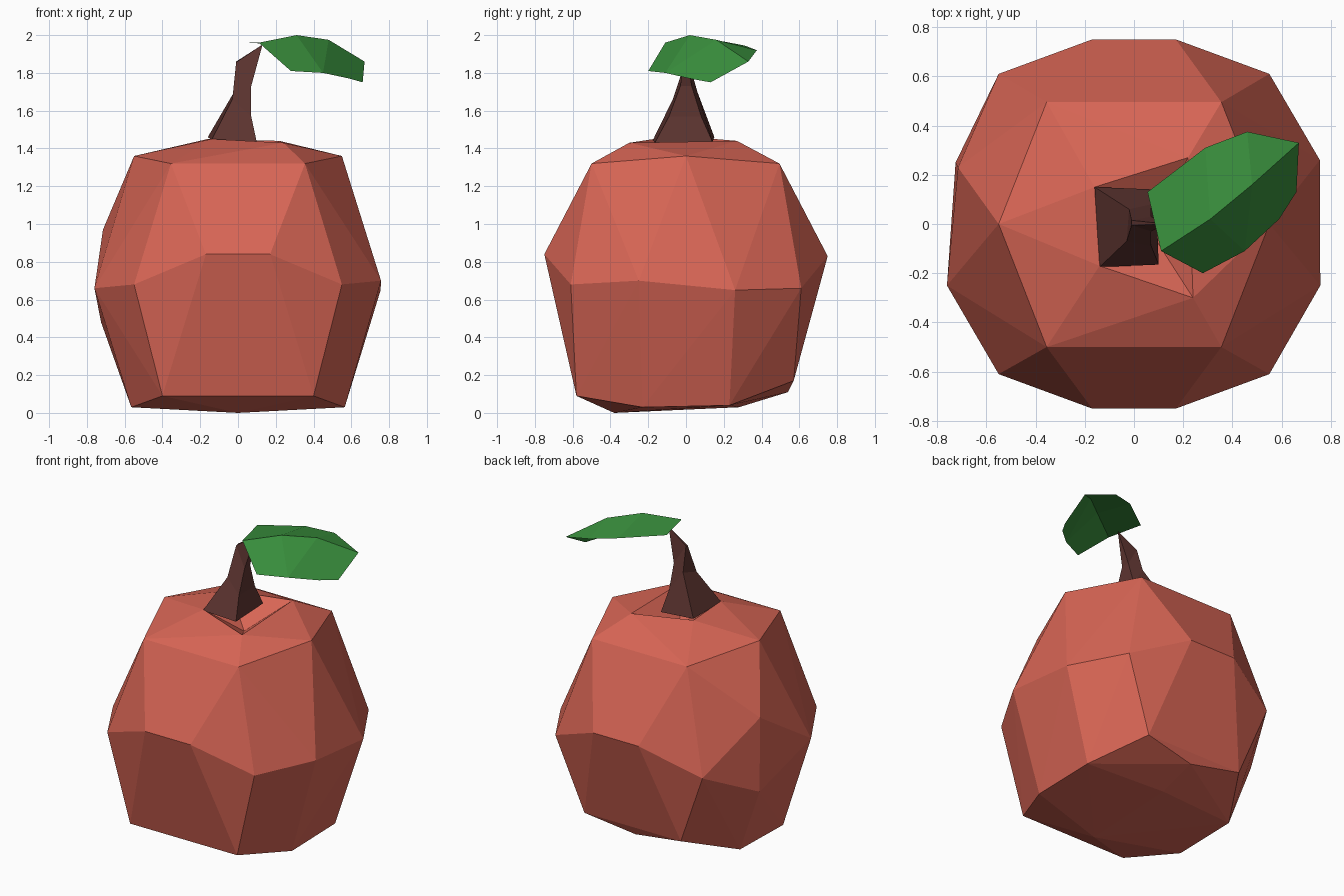
import bpy, bmesh

if "Cube" in bpy.data.objects:
    bpy.data.objects.remove(bpy.data.objects["Cube"])


def material(name, color):
    m = bpy.data.materials.new(name)
    m.diffuse_color = color
    m.use_nodes = True
    m.node_tree.nodes["Principled BSDF"].inputs["Base Color"].default_value = m.diffuse_color
    return m


def add_object(name, bm, mat):
    me = bpy.data.meshes.new(name)
    bm.to_mesh(me)
    bm.free()
    me.materials.append(mat)
    ob = bpy.data.objects.new(name, me)
    bpy.context.collection.objects.link(ob)
    return ob


def mesh_from(name, verts, faces, mat, fix=True):
    bm = bmesh.new()
    vs = [bm.verts.new(v) for v in verts]
    for f in faces:
        bm.faces.new([vs[i] for i in f])
    if fix:
        bmesh.ops.recalc_face_normals(bm, faces=bm.faces)
    return add_object(name, bm, mat)


red = material("fruit_red", (0.68, 0.13, 0.09, 1))
brown = material("stem_brown", (0.11, 0.035, 0.03, 1))
green = material("leaf_green", (0.04, 0.27, 0.045, 1))

# Fruit: faceted hull around mirrored rings of points
half = [
    (0.55, 0, 1.36), (0.355, -0.5, 1.32), (0.355, 0.495, 1.32),    # shoulder
    (0.17, -0.75, 0.84), (0.55, -0.61, 0.68),                      # waist
    (0.17, 0.75, 0.83), (0.55, 0.61, 0.66),
    (0.40, -0.58, 0.09), (0.565, -0.23, 0.03),                     # foot
    (0.565, 0.23, 0.04), (0.36, 0.57, 0.17),
]
single = [
    (0.757, -0.25, 0.70), (0.755, 0.26, 0.65), (-0.76, -0.25, 0.66),
    (-0.715, 0.23, 0.97), (-0.725, 0.25, 0.48),
    (0, -0.38, 0), (0, 0.28, 0.03), (0, 0.54, 0.11),
]
rim = [(-0.16, 0.15, 1.45), (-0.14, -0.17, 1.45), (0.24, -0.30, 1.43), (0.22, 0.27, 1.44)]

bm = bmesh.new()
for x, y, z in half:
    bm.verts.new((x, y, z))
    bm.verts.new((-x, y, z))
for p in single:
    bm.verts.new(p)
rim_verts = [bm.verts.new(p) for p in rim]
bmesh.ops.convex_hull(bm, input=bm.verts[:])
# Sunken pit at the top, under the stem
cap = [f for f in bm.faces if all(v in rim_verts for v in f.verts)]
bmesh.ops.delete(bm, geom=cap, context='FACES')
pit = bm.verts.new((0.06, -0.02, 1.30))
edges = [e for e in bm.edges if e.is_boundary]
for e in edges:
    bm.faces.new((e.verts[0], e.verts[1], pit))
loose = [e for e in bm.edges if not e.link_faces]
bmesh.ops.delete(bm, geom=loose, context='EDGES')
bmesh.ops.recalc_face_normals(bm, faces=bm.faces)
add_object("fruit", bm, red)

# Stem: four-sided taper bending to a point
sections = [
    [(-0.16, 0.15, 1.46), (-0.14, -0.175, 1.445), (0.10, -0.165, 1.43), (0.09, 0.14, 1.435)],
    [(-0.02, 0.06, 1.70), (-0.03, -0.07, 1.66), (0.07, -0.09, 1.57), (0.07, 0.08, 1.57)],
    [(-0.01, 0.015, 1.86), (-0.01, -0.005, 1.855), (0.07, -0.03, 1.73), (0.07, 0.03, 1.73)],
]
verts = [p for s in sections for p in s] + [(0.13, 0, 1.95)]
faces = [(3, 2, 1, 0)]
for r in range(2):
    for i in range(4):
        j = (i + 1) % 4
        faces.append((r * 4 + i, r * 4 + j, r * 4 + 4 + j, r * 4 + 4 + i))
faces += [(8 + i, 8 + (i + 1) % 4, 12) for i in range(4)]
mesh_from("stem", verts, faces, brown)

# Leaf: thin sheet folded along its midrib
near = [(0.28, -0.20, 1.81), (0.45, -0.11, 1.80), (0.59, 0.02, 1.77), (0.66, 0.13, 1.75)]
rib = [(0.11, -0.11, 1.96), (0.31, 0.02, 2.0), (0.48, 0.16, 1.975), (0.67, 0.33, 1.86)]
far = [(0.055, 0.13, 1.96), (0.29, 0.31, 1.945), (0.46, 0.375, 1.92)]
faces = [(0, 1, 5, 4), (1, 2, 3, 7, 6), (1, 6, 5),
         (4, 5, 9, 8), (5, 6, 10, 9), (6, 7, 10)]
mesh_from("leaf", near + rib + far, faces, green, fix=False)
